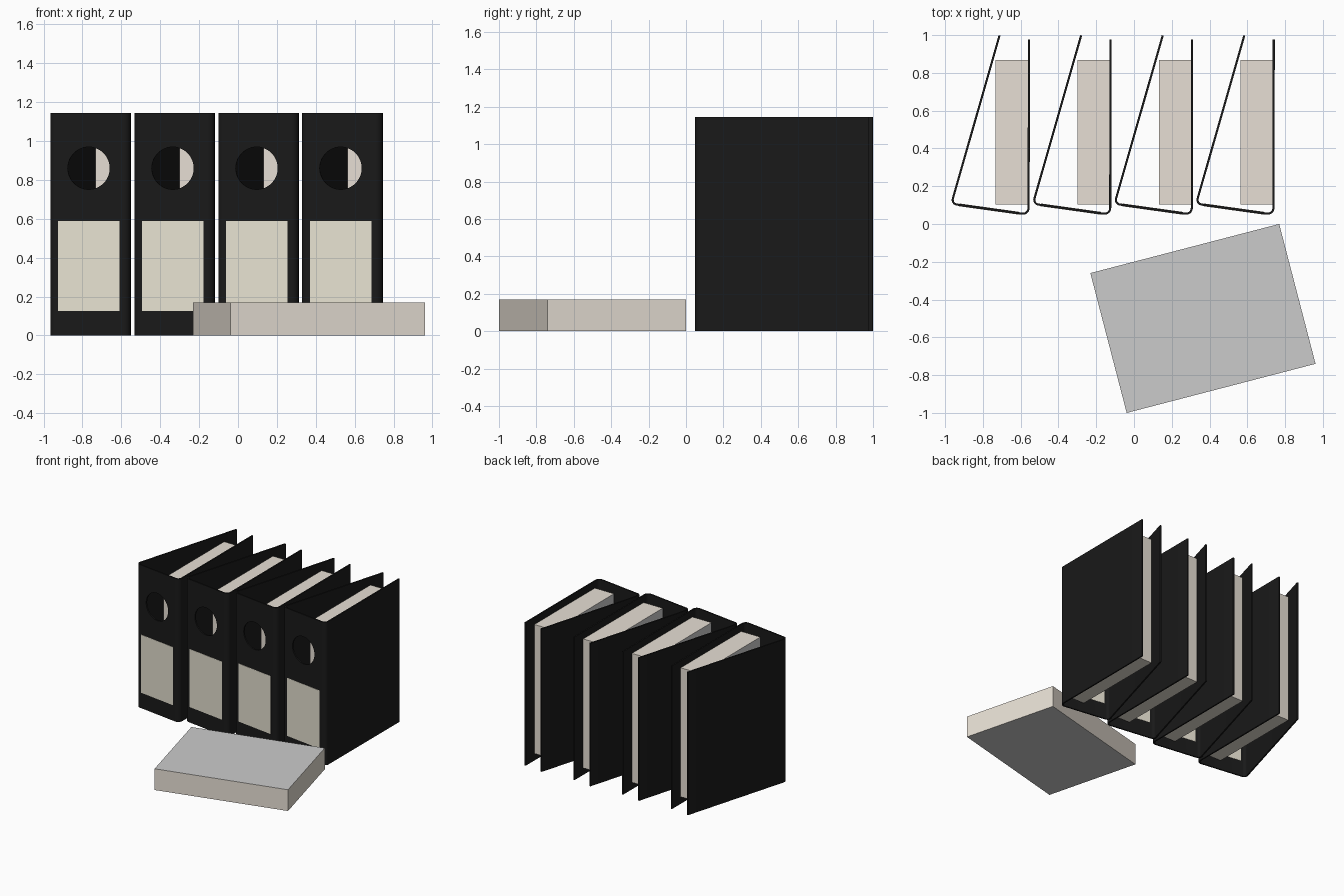
import bpy, bmesh, math
from mathutils import Vector, Matrix

if "Cube" in bpy.data.objects:
    bpy.data.objects.remove(bpy.data.objects["Cube"])

PITCH, COUNT, HEIGHT = 0.432, 4, 1.145
PAPER = (0.17, 0.765, 1.033)          # thickness, width, length
SPINE_L, SPINE_R = Vector((-0.967, 0.107)), Vector((-0.558, 0.050))
SPINE_ANGLE = math.atan2(SPINE_R.y - SPINE_L.y, SPINE_R.x - SPINE_L.x)


def material(name, rgb):
    m = bpy.data.materials.new(name)
    m.diffuse_color = (*rgb, 1)
    m.use_nodes = True
    m.node_tree.nodes["Principled BSDF"].inputs["Base Color"].default_value = m.diffuse_color
    return m


BLACK = material("black_board", (0.01, 0.01, 0.01))
BEIGE = material("paper_edge", (0.80, 0.74, 0.66))
LABEL = material("label_paper", (0.80, 0.76, 0.64))


def add_object(name, mesh):
    ob = bpy.data.objects.new(name, mesh)
    bpy.context.collection.objects.link(ob)
    return ob


def mesh_from(bm, name, mats):
    me = bpy.data.meshes.new(name)
    bm.to_mesh(me)
    bm.free()
    for m in mats:
        me.materials.append(m)
    return me


def box_mesh(name, size, mats):
    bm = bmesh.new()
    bmesh.ops.create_cube(bm, size=1)
    bmesh.ops.scale(bm, vec=size, verts=bm.verts)
    return mesh_from(bm, name, mats)


def fillet(prev, corner, nxt, radius, steps=6):
    a, b = (prev - corner).normalized(), (nxt - corner).normalized()
    half = a.angle(b) / 2
    centre = corner + (a + b).normalized() * radius / math.sin(half)
    u = corner + a * radius / math.tan(half) - centre
    v = corner + b * radius / math.tan(half) - centre
    w = u.angle(v)
    return [centre + (u * math.sin(w * (1 - i / steps)) + v * math.sin(w * i / steps)) / math.sin(w)
            for i in range(steps + 1)]


# Folded board cover: left flap, spine, right flap
left_end, right_end = Vector((-0.712, 0.998)), Vector((-0.556, 0.978))
profile = ([left_end] + fillet(left_end, SPINE_L, SPINE_R, 0.025)
           + fillet(SPINE_L, SPINE_R, right_end, 0.03) + [right_end])
bm = bmesh.new()
low = [bm.verts.new((p.x, p.y, 0)) for p in profile]
high = [bm.verts.new((p.x, p.y, HEIGHT)) for p in profile]
for i in range(len(profile) - 1):
    bm.faces.new((low[i], low[i + 1], high[i + 1], high[i]))
cover = add_object("binder_cover_1", mesh_from(bm, "binder_cover", [BLACK]))
solid = cover.modifiers.new("thickness", 'SOLIDIFY')
solid.thickness, solid.offset = 0.011, 0

# Round finger hole cut through the spine
spine_mid = (SPINE_L + SPINE_R) / 2
spine_x = -0.767
spine_y = spine_mid.y + (spine_x - spine_mid.x) * math.tan(SPINE_ANGLE)
bm = bmesh.new()
bmesh.ops.create_cone(bm, cap_ends=True, segments=48, radius1=0.109, radius2=0.109, depth=0.16)
cutter = add_object("hole_cutter", mesh_from(bm, "hole_cutter", [BLACK]))
cutter.matrix_world = (Matrix.Translation((spine_x, spine_y, 0.86))
                       @ Matrix.Rotation(SPINE_ANGLE, 4, 'Z') @ Matrix.Rotation(math.pi / 2, 4, 'X'))
cutter.hide_render = True
cut = cover.modifiers.new("finger_hole", 'BOOLEAN')
cut.object, cut.operation, cut.solver = cutter, 'DIFFERENCE', 'EXACT'

# Bake the cover so all binders share one mesh
bpy.context.view_layer.update()
baked = bpy.data.meshes.new_from_object(cover.evaluated_get(bpy.context.evaluated_depsgraph_get()))
cover.modifiers.clear()
cover.data = baked
bpy.data.objects.remove(cutter)
bpy.ops.object.select_all(action='DESELECT')
cover.select_set(True)
bpy.context.view_layer.objects.active = cover
bpy.ops.object.shade_smooth_by_angle(angle=math.radians(35))

# Paper block: beige edges, plain grey sheet faces
paper = box_mesh("paper_block", PAPER, [BEIGE, None])
for f in paper.polygons:
    f.material_index = 1 if abs(f.normal.x) > 0.5 else 0

# Spine label, showing on both sides of the board
label = box_mesh("spine_label", (0.319, 0.015, 0.465), [LABEL])

for i in range(COUNT):
    dx = i * PITCH
    c = cover if i == 0 else add_object(f"binder_cover_{i + 1}", baked)
    c.location.x = dx
    add_object(f"binder_paper_{i + 1}", paper).location = (-0.647 + dx, 0.487, HEIGHT / 2)
    tag = add_object(f"spine_label_{i + 1}", label)
    tag.location = (spine_x + dx, spine_y, 0.357)
    tag.rotation_euler.z = SPINE_ANGLE

# Loose paper stack lying in front of the binders
stack = add_object("loose_paper_stack", paper)
stack.matrix_world = (Matrix.Translation((0.365, -0.5, PAPER[0] / 2))
                      @ Matrix.Rotation(math.atan2(0.26, 1.0), 4, 'Z')
                      @ Matrix.Rotation(math.pi / 2, 4, 'Y'))
